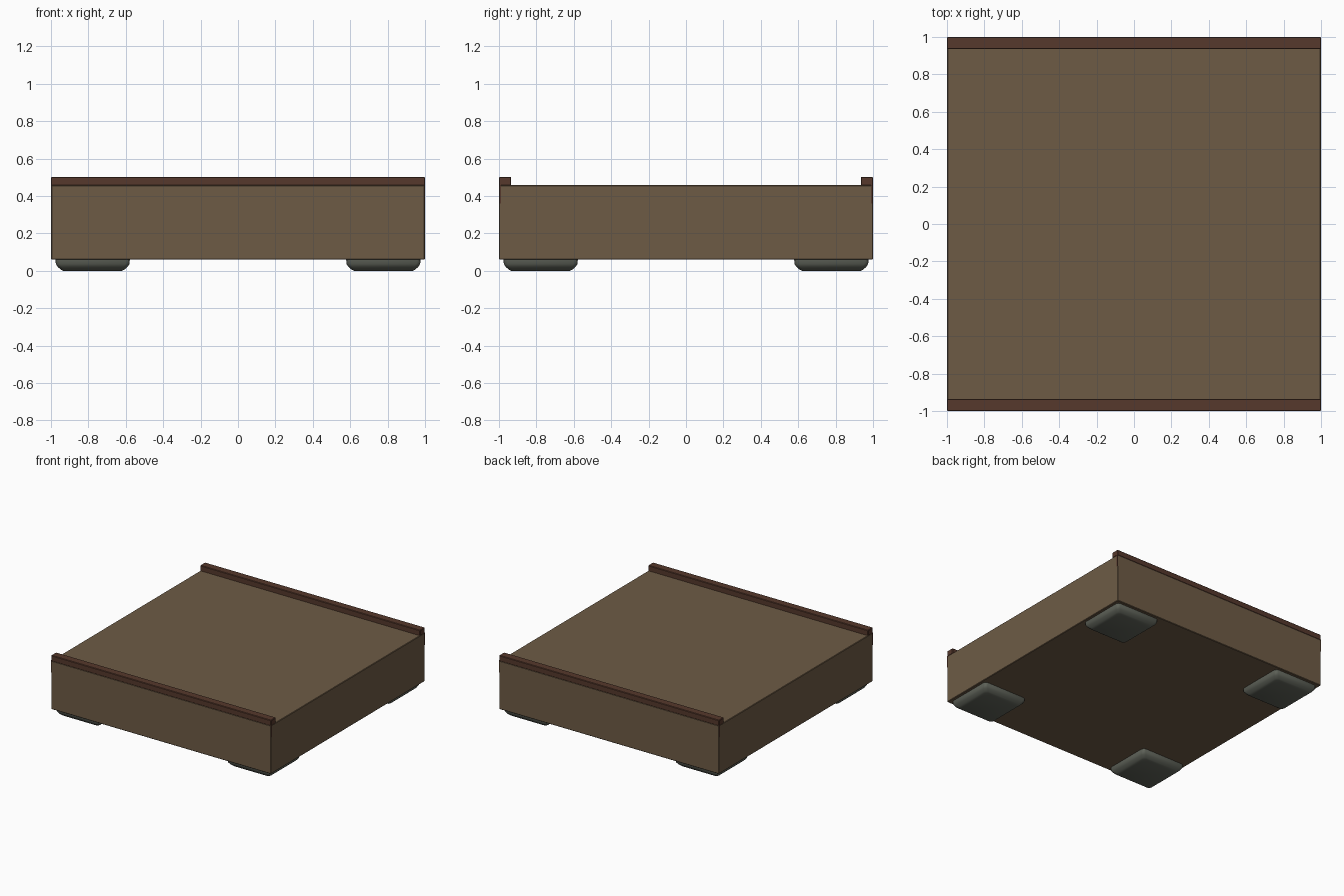
import bpy, bmesh

if "Cube" in bpy.data.objects:
    bpy.data.objects.remove(bpy.data.objects["Cube"])


def material(name, rgb):
    m = bpy.data.materials.new(name)
    m.diffuse_color = (*rgb, 1)
    m.use_nodes = True
    m.node_tree.nodes["Principled BSDF"].inputs["Base Color"].default_value = m.diffuse_color
    return m


TAN = material("tan wood", (0.155, 0.105, 0.060))
BROWN = material("dark red brown", (0.092, 0.040, 0.025))
GREY = material("grey green rubber", (0.120, 0.130, 0.105))


def finish(name, bm, mat):
    bmesh.ops.recalc_face_normals(bm, faces=bm.faces)
    me = bpy.data.meshes.new(name)
    bm.to_mesh(me)
    bm.free()
    me.materials.append(mat)
    ob = bpy.data.objects.new(name, me)
    bpy.context.collection.objects.link(ob)
    return ob


def box(name, lo, hi, mat, bevel=0.0):
    bm = bmesh.new()
    bmesh.ops.create_cube(bm, size=1)
    for v in bm.verts:
        v.co = [(a + b) / 2 + c * (b - a) for a, b, c in zip(lo, hi, v.co)]
    if bevel:
        bmesh.ops.bevel(bm, geom=bm.edges[:], offset=bevel, segments=1, affect='EDGES')
    return finish(name, bm, mat)


# Main slab
box("platform_body", (-0.999, -1, 0.06), (0.999, 1, 0.458), TAN, 0.004)

# Raised rails with a thin lip whose ends show at the corners
for side, s in (("front", -1), ("back", 1)):
    y = sorted((s * 0.935, s * 1.0))
    box(side + "_rail", (-1, y[0], 0.454), (1, y[1], 0.502), BROWN, 0.004)
    y = sorted((s * 0.988, s * 0.998))
    box(side + "_rail_lip", (-1, y[0], 0.36), (1, y[1], 0.46), BROWN)


# Pads with rounded lower edges
def pad(name, cx, cy):
    levels = [(0.0, 0.158), (0.006, 0.170), (0.020, 0.186), (0.036, 0.197), (0.065, 0.199)]
    bm = bmesh.new()
    rings = []
    for z, h in levels:
        c = 0.022  # corner cut
        t = c * 0.3
        q = [(h, h - c), (h - t, h - t), (h - c, h)]
        pts = []
        for _ in range(4):
            pts += q
            q = [(-b, a) for a, b in q]
        rings.append([bm.verts.new((cx + a, cy + b, z)) for a, b in pts])
    for lo, hi in zip(rings, rings[1:]):
        for i in range(len(lo)):
            j = (i + 1) % len(lo)
            bm.faces.new((lo[i], lo[j], hi[j], hi[i]))
    bm.faces.new(rings[0])
    bm.faces.new(rings[-1])
    ob = finish(name, bm, GREY)
    bpy.ops.object.select_all(action='DESELECT')
    ob.select_set(True)
    bpy.context.view_layer.objects.active = ob
    bpy.ops.object.shade_smooth_by_angle(angle=0.7)


for xn, sx in (("left", -1), ("right", 1)):
    for yn, sy in (("front", -1), ("back", 1)):
        pad(f"{yn}_{xn}_foot", sx * 0.777, sy * 0.777)
